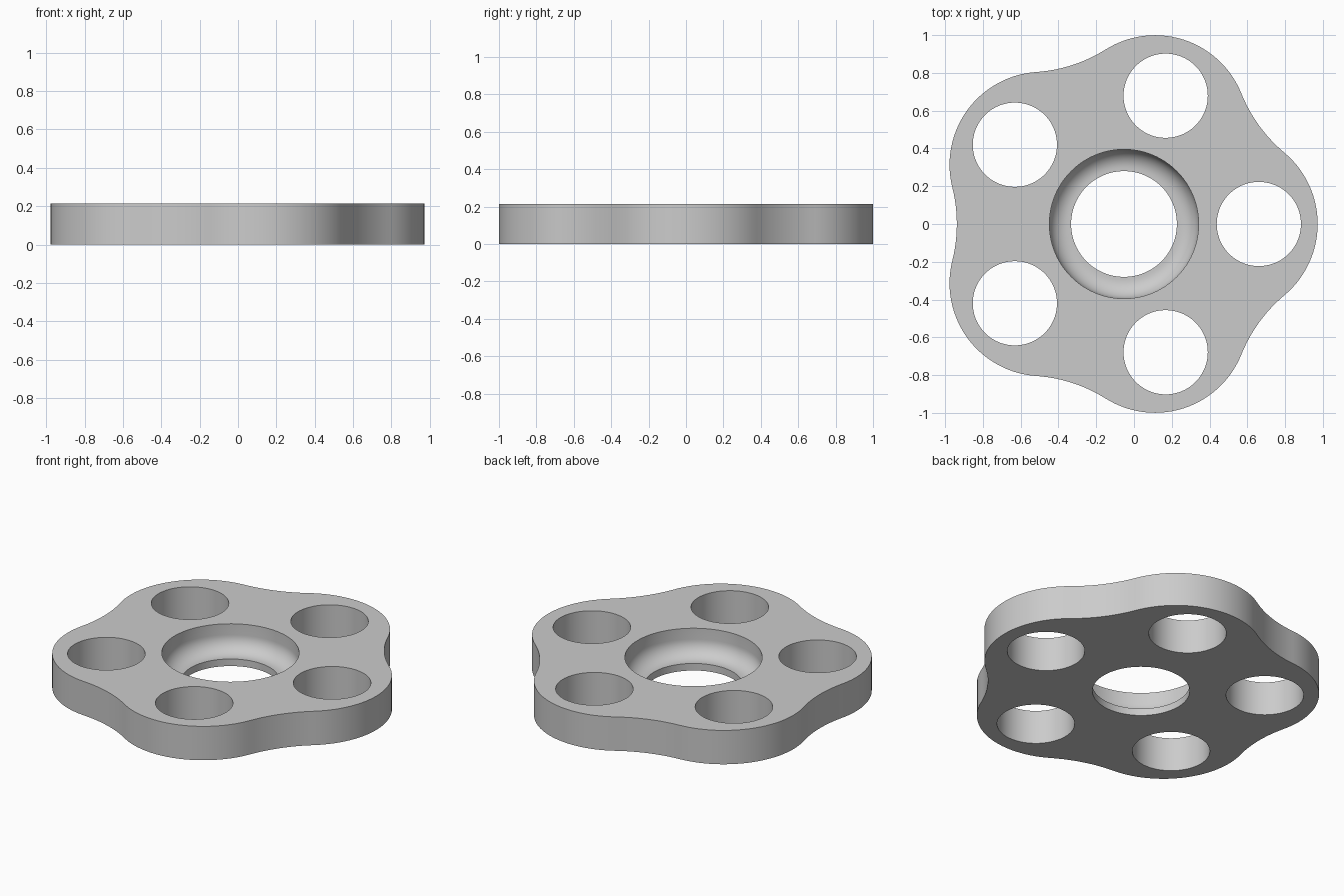
import bpy, bmesh, math
from mathutils import Vector

LOBES = 5
STEP = math.tau / LOBES
CX = -0.053            # pattern centre along x
HEIGHT = 0.215
LOBE_DIST, LOBE_R = 0.5335, 0.492
VALLEY_R = 0.8
HOLE_DIST, HOLE_R = 0.714, 0.223
BORE_R, SEAT_R, LIP_Z, FILLET = 0.28, 0.395, 0.045, 0.1

cube = bpy.data.objects.get("Cube")
if cube:
    bpy.data.objects.remove(cube, do_unlink=True)

grey = bpy.data.materials.new("plain grey")
grey.use_nodes = True
grey.diffuse_color = (0.6, 0.6, 0.6, 1)
grey.node_tree.nodes["Principled BSDF"].inputs["Base Color"].default_value = grey.diffuse_color


def polar(r, a):
    return Vector((r * math.cos(a), r * math.sin(a)))


def arc(centre, r, start, end, n):
    return [centre + polar(r, start + (end - start) * i / n) for i in range(n + 1)]


def make_object(name, bm):
    bmesh.ops.remove_doubles(bm, verts=bm.verts, dist=1e-5)
    bmesh.ops.recalc_face_normals(bm, faces=bm.faces)
    mesh = bpy.data.meshes.new(name)
    bm.to_mesh(mesh)
    bm.free()
    mesh.materials.append(grey)
    ob = bpy.data.objects.new(name, mesh)
    bpy.context.collection.objects.link(ob)
    return ob


def prism(name, points, z0, z1):
    bm = bmesh.new()
    face = bm.faces.new([bm.verts.new((p.x + CX, p.y, z0)) for p in points])
    side = bmesh.ops.extrude_face_region(bm, geom=[face])["geom"]
    top = [v for v in side if isinstance(v, bmesh.types.BMVert)]
    bmesh.ops.translate(bm, verts=top, vec=(0, 0, z1 - z0))
    return make_object(name, bm)


def lathe(name, profile):
    bm = bmesh.new()
    verts = [bm.verts.new((r + CX, 0, z)) for r, z in profile]
    edges = [bm.edges.new(pair) for pair in zip(verts, verts[1:])]
    bmesh.ops.spin(bm, geom=verts + edges, cent=(CX, 0, 0), axis=(0, 0, 1),
                   angle=math.tau, steps=96)
    return make_object(name, bm)


# Wavy outline: convex lobe arcs joined by tangent concave arcs
half = STEP / 2
c = LOBE_DIST * math.cos(half)
valley_dist = c + math.sqrt(c * c - LOBE_DIST ** 2 + (LOBE_R + VALLEY_R) ** 2)
to_valley = polar(valley_dist, half) - Vector((LOBE_DIST, 0))
a = math.atan2(to_valley.y, to_valley.x)
outline = []
for k in range(LOBES):
    t = k * STEP
    outline += arc(polar(LOBE_DIST, t), LOBE_R, t - a, t + a, 28)
    outline += arc(polar(valley_dist, t + half), VALLEY_R,
                   t + a + math.pi, t + STEP - a + math.pi, 12)[1:-1]
plate = prism("lobed_plate", outline, 0, HEIGHT)

# Round through holes, one per lobe
cutters = [prism("hole_cutter", arc(polar(HOLE_DIST, k * STEP), HOLE_R, 0, math.tau, 72)[:-1],
                 -0.1, HEIGHT + 0.1) for k in range(LOBES)]

# Central bore with a filleted seat above a narrow lip
seat = arc(Vector((SEAT_R - FILLET, LIP_Z + FILLET)), FILLET, -math.pi / 2, 0, 12)
cutters.append(lathe("seat_cutter", [(0, -0.1), (BORE_R, -0.1), (BORE_R, LIP_Z)]
                     + [tuple(p) for p in seat]
                     + [(SEAT_R, HEIGHT + 0.1), (0, HEIGHT + 0.1)]))

bpy.ops.object.select_all(action='DESELECT')
plate.select_set(True)
bpy.context.view_layer.objects.active = plate
for cutter in cutters:
    cutter.hide_render = True
    mod = plate.modifiers.new("cut", 'BOOLEAN')
    mod.operation = 'DIFFERENCE'
    mod.solver = 'EXACT'
    mod.object = cutter
    bpy.ops.object.modifier_apply(modifier=mod.name)
    bpy.data.objects.remove(cutter, do_unlink=True)
bpy.ops.object.shade_smooth_by_angle(angle=math.radians(30))
